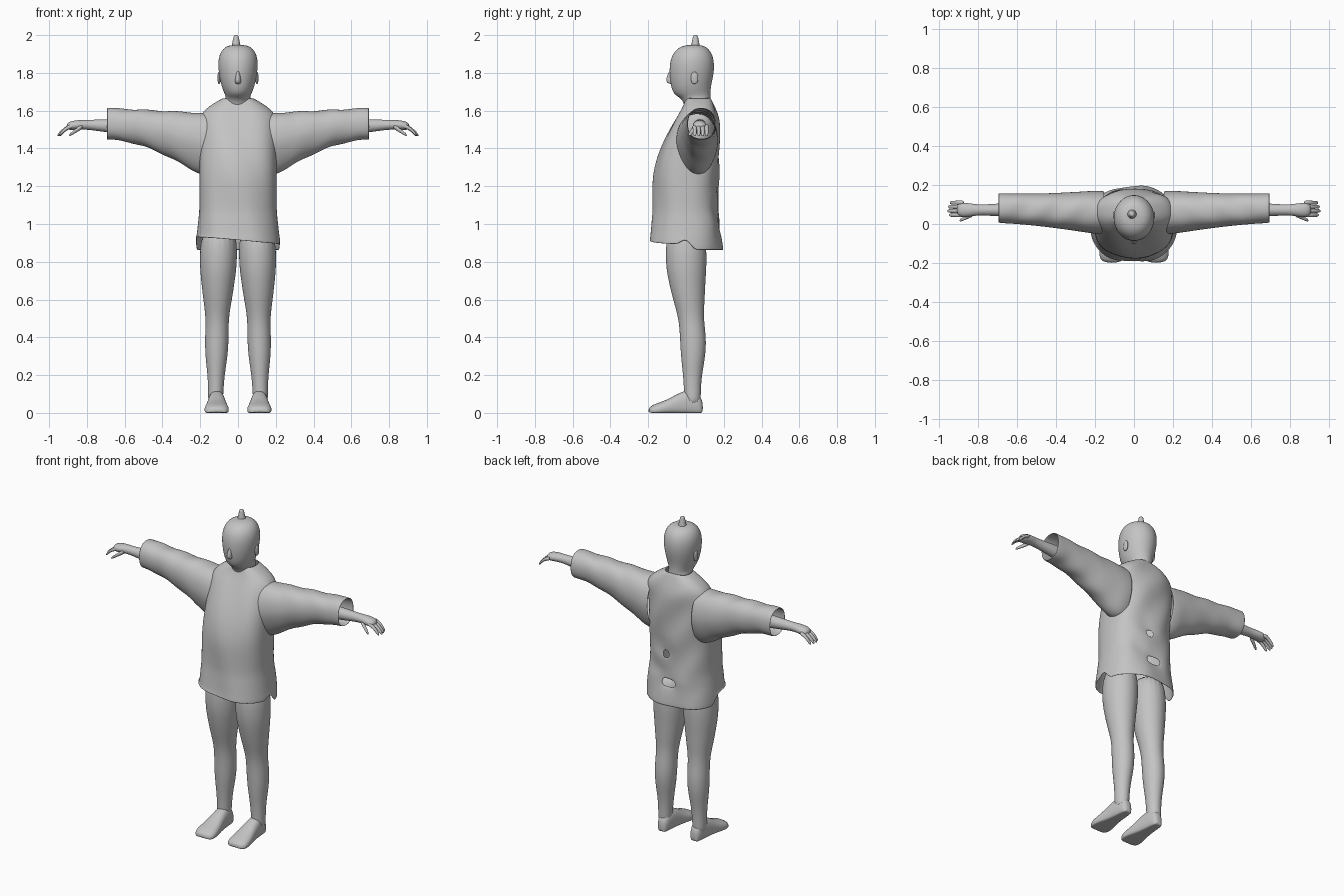
import bpy
import bmesh
from math import cos, sin, pi, exp, copysign

cube = bpy.data.objects.get("Cube")
if cube:
    bpy.data.objects.remove(cube, do_unlink=True)

grey = bpy.data.materials.new("plain grey")
grey.use_nodes = True
grey.diffuse_color = (0.55, 0.55, 0.55, 1)
shader = next(n for n in grey.node_tree.nodes if n.type == 'BSDF_PRINCIPLED')
shader.inputs["Base Color"].default_value = grey.diffuse_color


def signed_power(value, exponent):
    return copysign(abs(value) ** exponent, value)


def ease(value):
    """Rise smoothly from zero, then stay at one."""
    return sin(max(0, min(value, 1)) * pi / 2)


def loft(name, axis, rings, sides=16, squareness=2, mirror=1, shape=None,
         cloth=False, torn=None):
    """Skin rings of (position, centre, centre, radius, radius) along an axis."""
    bm = bmesh.new()
    loops = []
    for position, u, v, u_radius, v_radius in rings:
        loop = []
        for k in range(sides):
            angle = 2 * pi * k / sides
            c = signed_power(cos(angle), 2 / squareness)
            s = signed_power(sin(angle), 2 / squareness)
            point = [u + c * u_radius, v + s * v_radius]
            point.insert("xyz".index(axis), position)
            x, y, z = shape(*point, s) if shape else point
            loop.append(bm.verts.new((x * mirror, y, z)))
        loops.append(loop)
    for lower, upper in zip(loops, loops[1:]):
        for k in range(sides):
            bm.faces.new((lower[k - 1], lower[k], upper[k], upper[k - 1]))
    if not cloth:
        bm.faces.new(loops[0])
        bm.faces.new(loops[-1])
    bmesh.ops.recalc_face_normals(bm, faces=bm.faces)
    if torn:
        holes = [f for f in bm.faces if torn(f.calc_center_median())]
        bmesh.ops.delete(bm, geom=holes, context='FACES')
    for face in bm.faces:
        face.smooth = True
    mesh = bpy.data.meshes.new(name)
    bm.to_mesh(mesh)
    bm.free()
    mesh.materials.append(grey)
    obj = bpy.data.objects.new(name, mesh)
    bpy.context.collection.objects.link(obj)
    if cloth:
        solid = obj.modifiers.new("cloth thickness", 'SOLIDIFY')
        solid.thickness = 0.006
        solid.offset = -1
    smooth = obj.modifiers.new("smooth", 'SUBSURF')
    smooth.levels = smooth.render_levels = 2


def upright(rows):
    """Turn rows of (height, half width, front, back) into rings."""
    return [(z, 0, (front + back) / 2, width, (back - front) / 2)
            for z, width, front, back in rows]


# Head with neck, nose and topknot
loft("head", 'z', upright([
    (1.56, .085, 0, .14), (1.66, .066, -.01, .13), (1.68, .066, -.06, .13),
    (1.72, .086, -.08, .13), (1.8, .104, -.09, .15), (1.87, .107, -.085, .15),
    (1.92, .09, -.06, .13), (1.95, .05, -.01, .09)]), sides=24)
loft("nose", 'z', upright([
    (1.74, .014, -.09, -.05), (1.755, .02, -.115, -.05),
    (1.82, .008, -.09, -.05)]), sides=8)
topknot_rings = []
for step in range(5):
    radius = 0.028 - 0.004 * step
    topknot_rings.append((1.93 + 0.018 * step, -0.01, 0.05, radius, radius))
loft("topknot", 'z', topknot_rings, sides=10)


# Tunic: sloping shoulders, full front, flared hem
tunic_top, tunic_hem, ring_count = 1.67, 0.89, 18
dents = [(.04, 1.2), (-.02, .97), (.1, 1.08)]
tears = [(.03, 1.17), (0, .99)]


def tunic_row(step):
    drop = (tunic_top - tunic_hem) * step / ring_count
    flare = 0.02 * max(0, drop - 0.6) / 0.18
    width = 0.075 + 0.13 * ease(drop / 0.11) + flare
    front = -0.175 * ease((drop - 0.02) / 0.45) - flare
    back = 0.135 + 0.042 * ease(drop / 0.15) + flare
    return tunic_top - drop, width, front, back


def tunic_shape(x, y, z, s):
    # Uneven hem with open sides
    if z < tunic_hem + 0.001:
        if abs(s) < 0.2:
            z = 0.93
        else:
            z = 0.86 if s > 0 else 0.915 - 0.1 * x
    # Creases and dents
    if s > 0.3:
        for dent_x, dent_z in dents:
            distance = (x - dent_x) ** 2 + (z - dent_z) ** 2
            y -= 0.02 * exp(-distance / 0.003)
        y += 0.006 * sin(22 * z + 25 * x) * s
    elif s < -0.3:
        y += 0.004 * sin(9 * z + 28 * x)
    return x, y, z


def tunic_torn(centre):
    return centre.y > 0.08 and any(
        (centre.x - x) ** 2 + (centre.z - z) ** 2 < 0.03 ** 2
        for x, z in tears)


loft("tunic", 'z', upright([tunic_row(k) for k in range(ring_count + 1)]),
     sides=40, squareness=2.4, shape=tunic_shape, cloth=True, torn=tunic_torn)


# Wide sleeve with a deep, narrow underarm
def sleeve_ring(step):
    along = step / 10
    top = 1.59 + 0.025 * along
    bottom = 1.26 + 0.185 * ease(along)
    return (0.2 + 0.495 * along, 0.06 + 0.022 * along, (top + bottom) / 2,
            0.112 - 0.035 * ease(along), (top - bottom) / 2)


def sleeve_shape(x, y, z, s):
    if s < 0:
        y += (0.075 - y) * 0.5 * -s * (0.7 - x)
    if 0.2 < x < 0.65:
        z += 0.005 * sin(38 * x + 30 * y)
    return x, y, z


# Sole pressed flat on the ground
def foot_shape(x, y, z, s):
    return x, y, max(z, 0)


leg_rows = [(1, 0, .095), (.8, 0, .102), (.7, .005, .09), (.6, .015, .077),
            (.5, .027, .06), (.4, .038, .064), (.3, .038, .06),
            (.2, .034, .045), (.1, .034, .04), (.04, .035, .04)]
foot_rows = [(.09, .02, .06), (.07, .035, .1), (.02, .042, .13),
             (-.05, .05, .1), (-.1, .06, .07), (-.16, .07, .05),
             (-.2, .05, .03)]
arm_rows = [(.5, 1.51, .045, .05), (.7, 1.52, .033, .035),
            (.8, 1.526, .026, .025), (.85, 1.525, .038, .027),
            (.91, 1.517, .036, .023)]

for side, mirror in (("left", 1), ("right", -1)):
    loft(side + "_sleeve", 'x', [sleeve_ring(k) for k in range(-1, 11)],
         sides=24, squareness=2.3, mirror=mirror, shape=sleeve_shape,
         cloth=True)

    ear_rings = []
    for step in range(4):
        bulge = sin(pi * (step + 1) / 5)
        ear_rings.append((1.74 + 0.022 * step, 0.1, 0.045,
                          0.01 * bulge, 0.023 * bulge))
    loft(side + "_ear", 'z', ear_rings, sides=8, mirror=mirror)

    # Forearm and palm
    loft(side + "_arm", 'x',
         [(x, 0.072, z, depth, height) for x, z, depth, height in arm_rows],
         mirror=mirror)

    # Drooping fingers and a lower thumb
    for finger in range(4):
        y = 0.046 + 0.021 * finger
        spread = 0.03 - 0.003 * abs(finger - 1.3)
        rings = []
        for step in range(4):
            radius = 0.013 - 0.001 * step
            rings.append((0.87 + spread * step, y,
                          1.52 - 0.006 * step ** 2, radius, radius))
        loft(f"{side}_finger_{finger}", 'x', rings, sides=8, mirror=mirror)
    rings = []
    for step in range(4):
        radius = 0.017 - 0.003 * step
        rings.append((0.82 + 0.025 * step, 0.055 - 0.013 * step,
                      1.52 - 0.017 * step, radius, radius))
    loft(side + "_thumb", 'x', rings, sides=8, mirror=mirror)

    # Bare leg and foot
    loft(side + "_leg", 'z',
         [(z, 0.12 - 0.02 * z, y, radius, radius * 1.1)
          for z, y, radius in leg_rows], sides=20, mirror=mirror)
    loft(side + "_foot", 'y',
         [(y, 0.113, height / 2 - 0.01, width, height / 2 + 0.01)
          for y, width, height in foot_rows],
         squareness=2.4, mirror=mirror, shape=foot_shape)
